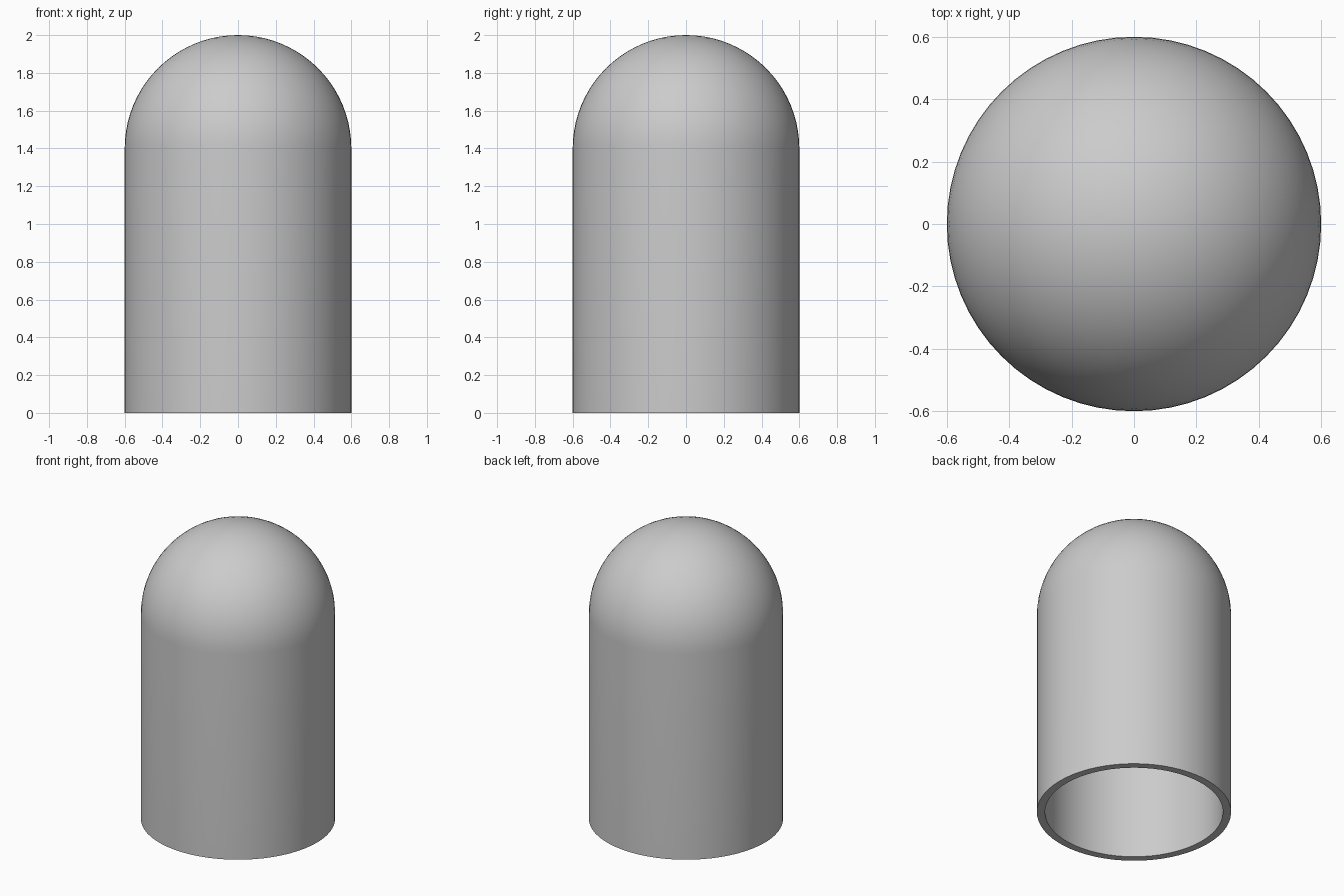
import bpy, bmesh
from math import sin, cos, pi, radians

if "Cube" in bpy.data.objects:
    bpy.data.objects.remove(bpy.data.objects["Cube"])

OUTER, INNER, SPRING = 0.60, 0.55, 1.40   # outer radius, inner radius, dome base height
SIDES, RINGS = 64, 20


def arch(radius):
    """Half section of a wall topped by a dome, from the floor up to the axis."""
    dome = [(radius * cos(i * pi / 2 / RINGS), SPRING + radius * sin(i * pi / 2 / RINGS))
            for i in range(RINGS + 1)]
    return [(radius, 0.0)] + dome


# Domed shell: outer and inner section joined at the open bottom rim, then revolved
bm = bmesh.new()
profile = arch(OUTER)[::-1] + arch(INNER)
verts = [bm.verts.new((r, 0, z)) for r, z in profile]
edges = [bm.edges.new(pair) for pair in zip(verts, verts[1:])]
bmesh.ops.spin(bm, geom=verts + edges, cent=(0, 0, 0), axis=(0, 0, 1),
               angle=2 * pi, steps=SIDES, use_merge=True)
bmesh.ops.remove_doubles(bm, verts=bm.verts, dist=1e-4)
bmesh.ops.recalc_face_normals(bm, faces=bm.faces)

mesh = bpy.data.meshes.new("domed_shell")
bm.to_mesh(mesh)
bm.free()
shell = bpy.data.objects.new("domed_shell", mesh)
bpy.context.collection.objects.link(shell)
bpy.context.view_layer.objects.active = shell
shell.select_set(True)
bpy.ops.object.shade_smooth_by_angle(angle=radians(30))
